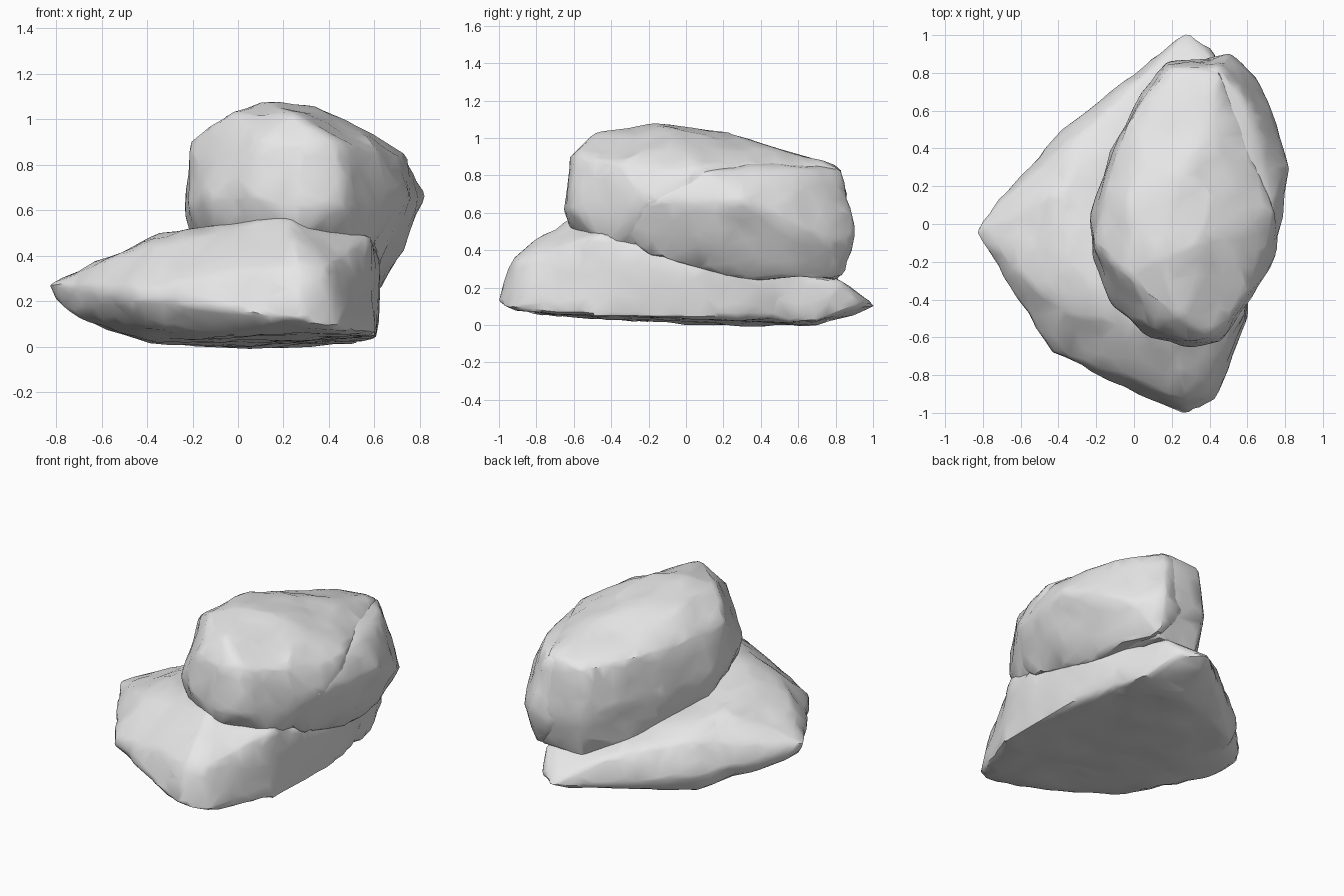
import bpy
import bmesh
from mathutils import noise

default_cube = bpy.data.objects.get("Cube")
if default_cube:
    bpy.data.objects.remove(default_cube, do_unlink=True)

# One plain stone colour
stone = bpy.data.materials.new("stone grey")
stone.use_nodes = True
stone_colour = (.8, .8, .8, 1)
stone.diffuse_color = stone_colour
stone.node_tree.nodes["Principled BSDF"].inputs["Base Color"].default_value = stone_colour


def hull_mesh(name, corners):
    """Convex block spanned by a few corner points."""
    bm = bmesh.new()
    for corner in corners:
        bm.verts.new(corner)
    hull = bmesh.ops.convex_hull(bm, input=bm.verts[:])
    spare = [g for g in hull["geom_interior"] if isinstance(g, bmesh.types.BMVert)]
    bmesh.ops.delete(bm, geom=spare, context="VERTS")
    bmesh.ops.recalc_face_normals(bm, faces=bm.faces[:])
    mesh = bpy.data.meshes.new(name)
    bm.to_mesh(mesh)
    bm.free()
    return mesh


def bake_modifiers(obj):
    """Replace the mesh with its modified shape."""
    graph = bpy.context.evaluated_depsgraph_get()
    graph.update()
    baked = bpy.data.meshes.new_from_object(obj.evaluated_get(graph))
    obj.modifiers.clear()
    obj.data = baked


def roughen(mesh, amount):
    """Push the surface in and out with broad and fine noise."""
    moves = []
    for vert in mesh.vertices:
        broad = noise.noise(vert.co * 4)
        fine = noise.noise(vert.co * 9)
        moves.append(vert.normal * amount * (broad + fine * .7))
    for vert, move in zip(mesh.vertices, moves):
        vert.co += move


def make_rock(name, corners, amount=.014):
    obj = bpy.data.objects.new(name, hull_mesh(name, corners))
    bpy.context.collection.objects.link(obj)
    # Even out the surface and wear the corners lightly
    remesh = obj.modifiers.new("even surface", "REMESH")
    remesh.mode = "VOXEL"
    remesh.voxel_size = .025
    worn = obj.modifiers.new("worn edges", "SMOOTH")
    worn.factor = .5
    worn.iterations = 2
    bake_modifiers(obj)
    roughen(obj.data, amount)
    # Break the surface into irregular chips
    chips = obj.modifiers.new("chips", "DECIMATE")
    chips.ratio = .09
    bake_modifiers(obj)
    obj.data.name = name
    obj.data.materials.clear()
    obj.data.materials.append(stone)
    bpy.ops.object.select_all(action="DESELECT")
    obj.select_set(True)
    bpy.context.view_layer.objects.active = obj
    bpy.ops.object.shade_smooth_by_angle(angle=.6)


# Low wide slab with a pointed nose, side and tail
make_rock("base_rock", [
    # underside
    (.27, -.96, .09), (.43, -.93, .08), (.6, -.52, .05), (.61, -.35, .05),
    (.6, .15, .04), (.5, .7, .02), (.2, .7, 0), (-.1, .1, 0), (-.38, .44, .02),
    (-.4, -.3, .03), (-.1, -.72, .06), (-.4, -.56, .08), (-.66, -.15, .1),
    # rim
    (.27, -1.02, .12), (-.1, -.83, .18), (-.43, -.68, .2), (-.77, -.1, .16),
    (-.84, -.04, .28), (-.81, 0, .22), (-.43, -.68, .26),
    (-.42, .47, .14), (-.1, .72, .1), (.28, 1.02, .1), (.41, .94, .11),
    # crown
    (.27, -.93, .37), (.38, -.9, .35), (.22, -.62, .575), (.58, -.45, .48),
    (-.35, -.2, .5), (-.38, -.45, .45), (.62, -.1, .38), (.63, .2, .3),
    (.45, .82, .24),
    # steep rear shoulder
    (-.38, .17, .45), (-.37, .41, .33), (-.15, .61, .3), (.05, .79, .25),
])

# Tall rounded boulder resting on the slab
make_rock("upper_boulder", [
    # underside
    (.28, -.62, .48), (.55, -.42, .42), (-.08, -.4, .47), (-.2, .05, .42),
    (0, .55, .25), (.2, .8, .22), (.5, .82, .25), (.6, .3, .28),
    # sides
    (.28, -.66, .62), (.46, -.63, .62), (.08, -.6, .66), (-.12, -.42, .65),
    (-.21, -.18, .63), (-.23, .06, .57), (-.12, .4, .6), (.05, .71, .55),
    (.17, .87, .5), (.5, .88, .5), (.6, -.42, .6), (.74, -.2, .65),
    (.76, .05, .68),
    # shoulder
    (.3, -.63, .9), (.43, -.59, .9), (.08, -.55, .9), (-.21, -.1, .9),
    (-.11, .38, .86), (.07, .69, .84), (.19, .84, .82), (.59, -.4, .87),
    (.71, -.15, .82), (.75, .06, .85), (.45, .81, .85),
    # crown
    (.25, -.5, 1.02), (-.02, -.3, 1.03), (-.03, .1, 1.02), (.11, -.18, 1.085),
    (.37, -.1, 1.04), (.25, .22, 1.03), (.55, -.05, .96), (.42, .48, .94),
])

# Bulging shelf leaning out behind the shoulder
make_rock("side_bulge", [
    # underside
    (.59, -.37, .52), (.62, -.2, .37), (.62, .2, .25), (.61, .6, .25),
    (.5, .84, .25),
    # outer swell
    (.6, -.38, .8), (.74, -.2, .65), (.77, .08, .76), (.825, .3, .67),
    (.73, .15, .44), (.77, .5, .58), (.66, .77, .45), (.51, .91, .5),
    (.3, .85, .45),
    # top edge
    (.74, .1, .83), (.69, .34, .85), (.63, .56, .84), (.55, .72, .84),
    (.45, .83, .84), (.25, .79, .83), (.4, .4, .89),
    # buried inner side
    (.2, .3, .4), (.3, -.1, .5),
])
